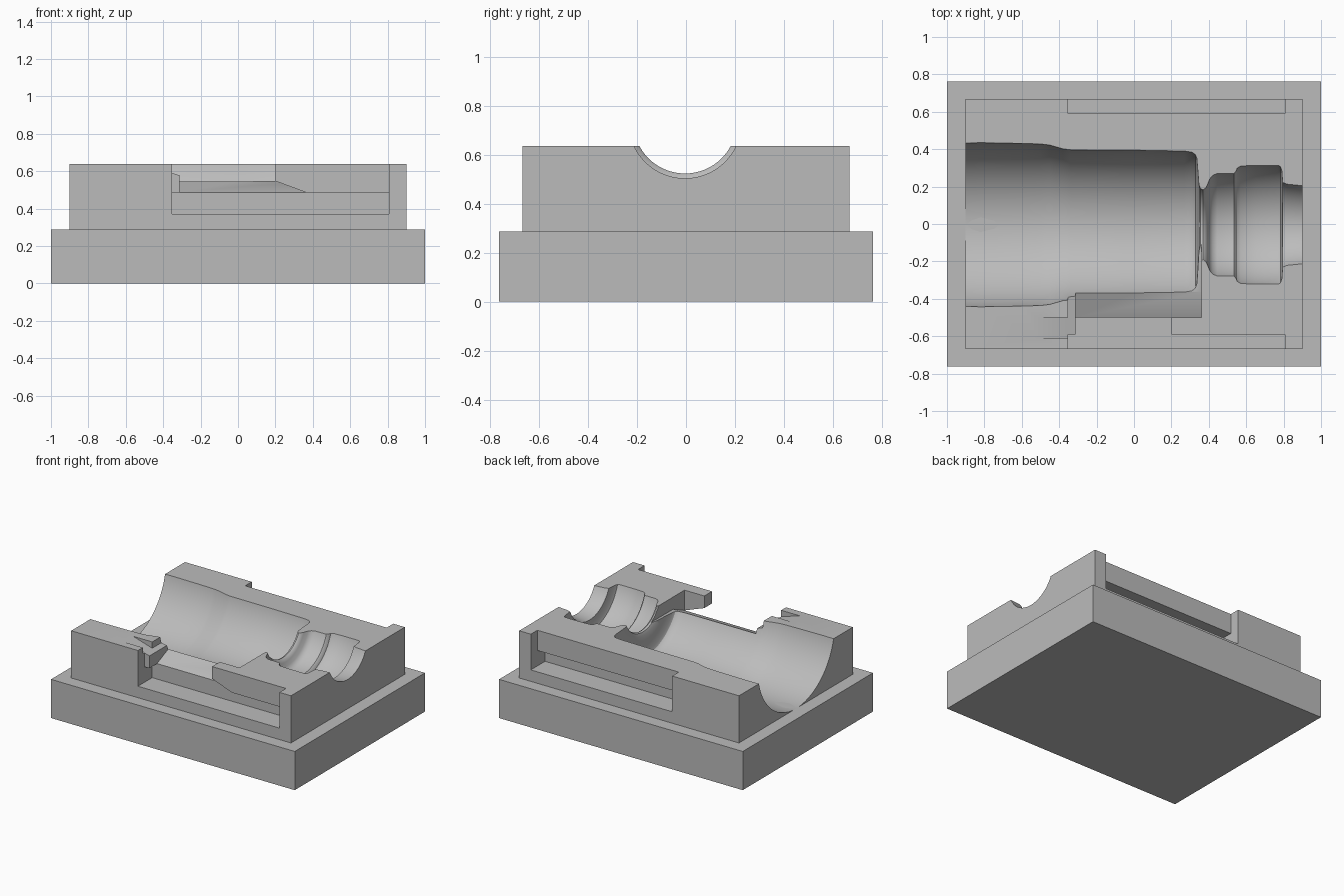
import bpy, bmesh, math

if "Cube" in bpy.data.objects:
    bpy.data.objects.remove(bpy.data.objects["Cube"])

grey = bpy.data.materials.new("plain grey")
grey.diffuse_color = (0.5, 0.5, 0.5, 1)
grey.use_nodes = True
grey.node_tree.nodes["Principled BSDF"].inputs["Base Color"].default_value = grey.diffuse_color

TOP, LEDGE, AXIS_Z = 0.637, 0.287, 0.735


def add_mesh(name, bm):
    bmesh.ops.recalc_face_normals(bm, faces=bm.faces)
    me = bpy.data.meshes.new(name)
    bm.to_mesh(me)
    bm.free()
    me.materials.append(grey)
    ob = bpy.data.objects.new(name, me)
    bpy.context.collection.objects.link(ob)
    return ob


def prism(name, axis, pts, lo, hi):
    """Extrude a profile along x (pts are y,z) or along y (pts are x,z)."""
    bm = bmesh.new()
    place = (lambda p, t: (t, p[0], p[1])) if axis == "x" else (lambda p, t: (p[0], t, p[1]))
    a = [bm.verts.new(place(p, lo)) for p in pts]
    b = [bm.verts.new(place(p, hi)) for p in pts]
    bm.faces.new(a)
    bm.faces.new(b)
    for i in range(len(pts)):
        j = (i + 1) % len(pts)
        bm.faces.new((a[i], a[j], b[j], b[i]))
    return add_mesh(name, bm)


def box(name, x0, x1, y0, y1, z0, z1):
    return prism(name, "y", [(x0, z0), (x1, z0), (x1, z1), (x0, z1)], y0, y1)


def lathe(name, profile, segs=128):
    """Revolve (x, radius) points about the cavity axis."""
    bm = bmesh.new()
    rings = []
    for x, r in profile:
        rings.append([bm.verts.new((x, -0.004 + r * math.sin(2 * math.pi * i / segs),
                                    AXIS_Z - r * math.cos(2 * math.pi * i / segs)))
                      for i in range(segs)])
    for a, b in zip(rings, rings[1:]):
        for i in range(segs):
            j = (i + 1) % segs
            bm.faces.new((a[i], a[j], b[j], b[i]))
    bm.faces.new(rings[0])
    bm.faces.new(rings[-1])
    return add_mesh(name, bm)


# base plate and upper block
base = box("base_plate", -1, 1, -0.763, 0.763, 0, LEDGE)
block = box("mould_block", -0.902, 0.902, -0.667, 0.667, LEDGE, TOP)

# stepped bottle-shaped cavity: x and half width at the top face
widths = [(-1.0, 0.437), (-0.9, 0.437), (-0.82, 0.439), (-0.6, 0.435), (-0.5, 0.432),
          (-0.45, 0.426), (-0.38, 0.406), (-0.34, 0.401), (0, 0.399), (0.27, 0.394),
          (0.31, 0.388), (0.328, 0.375), (0.336, 0.355), (0.342, 0.28), (0.347, 0.215),
          (0.356, 0.193), (0.37, 0.187), (0.383, 0.196), (0.393, 0.215), (0.405, 0.245),
          (0.42, 0.264), (0.445, 0.274), (0.535, 0.275), (0.545, 0.285), (0.552, 0.303),
          (0.57, 0.314), (0.65, 0.318), (0.77, 0.318), (0.783, 0.312), (0.79, 0.29),
          (0.795, 0.226), (0.82, 0.217), (0.9, 0.209), (1.0, 0.2)]
cutters = [lathe("cavity_cutter", [(x, math.hypot(w, TOP - AXIS_Z)) for x, w in widths])]

# undercut side slots, front and back
for s, side in ((-1, "front"), (1, "back")):
    for part, depth, top in (("upper", 0.59, 0.9), ("lower", 0.5, 0.487)):
        y0, y1 = sorted((s * depth, s * 0.8))
        cutters.append(box(f"{side}_{part}_slot_cutter", -0.354, 0.807, y0, y1, 0.372, top))

# front opening with sloped floor, leaving a wedge-shaped latch tab
cutters.append(prism("slope_cutter", "x", [(-0.5, 0.487), (-0.365, 0.547), (-0.1, 0.547),
                                           (-0.1, 0.9), (-0.5, 0.9)], -0.314, 0.362))
cutters.append(prism("tab_cutter", "y", [(-0.314, 0.45), (0.362, 0.45), (0.362, 0.487),
                                         (0.2, 0.547), (0.2, 0.9), (-0.314, 0.9)], -0.6, -0.5))

# sloped catch notch beside the opening
def ramp(x):
    return TOP - 0.3 * (x + 0.51)

for name, x0, x1, y0, y1 in (("notch_cutter", -0.51, -0.34, -0.61, -0.5),
                             ("post_cutter", -0.354, -0.3, -0.62, -0.3)):
    cutters.append(prism(name, "y", [(x0, ramp(x0)), (x1, ramp(x1)), (x1, 0.9), (x0, 0.9)], y0, y1))

# carve the block
for c in cutters:
    m = block.modifiers.new(c.name, "BOOLEAN")
    m.operation, m.solver, m.object = "DIFFERENCE", "EXACT", c
bpy.context.view_layer.update()
dg = bpy.context.evaluated_depsgraph_get()
carved = bpy.data.meshes.new_from_object(block.evaluated_get(dg))
block.modifiers.clear()
block.data = carved
for c in cutters:
    bpy.data.objects.remove(c)

# smooth cavity, crisp edges
bpy.ops.object.select_all(action="DESELECT")
block.select_set(True)
bpy.context.view_layer.objects.active = block
bpy.ops.object.shade_smooth_by_angle(angle=math.radians(30))
